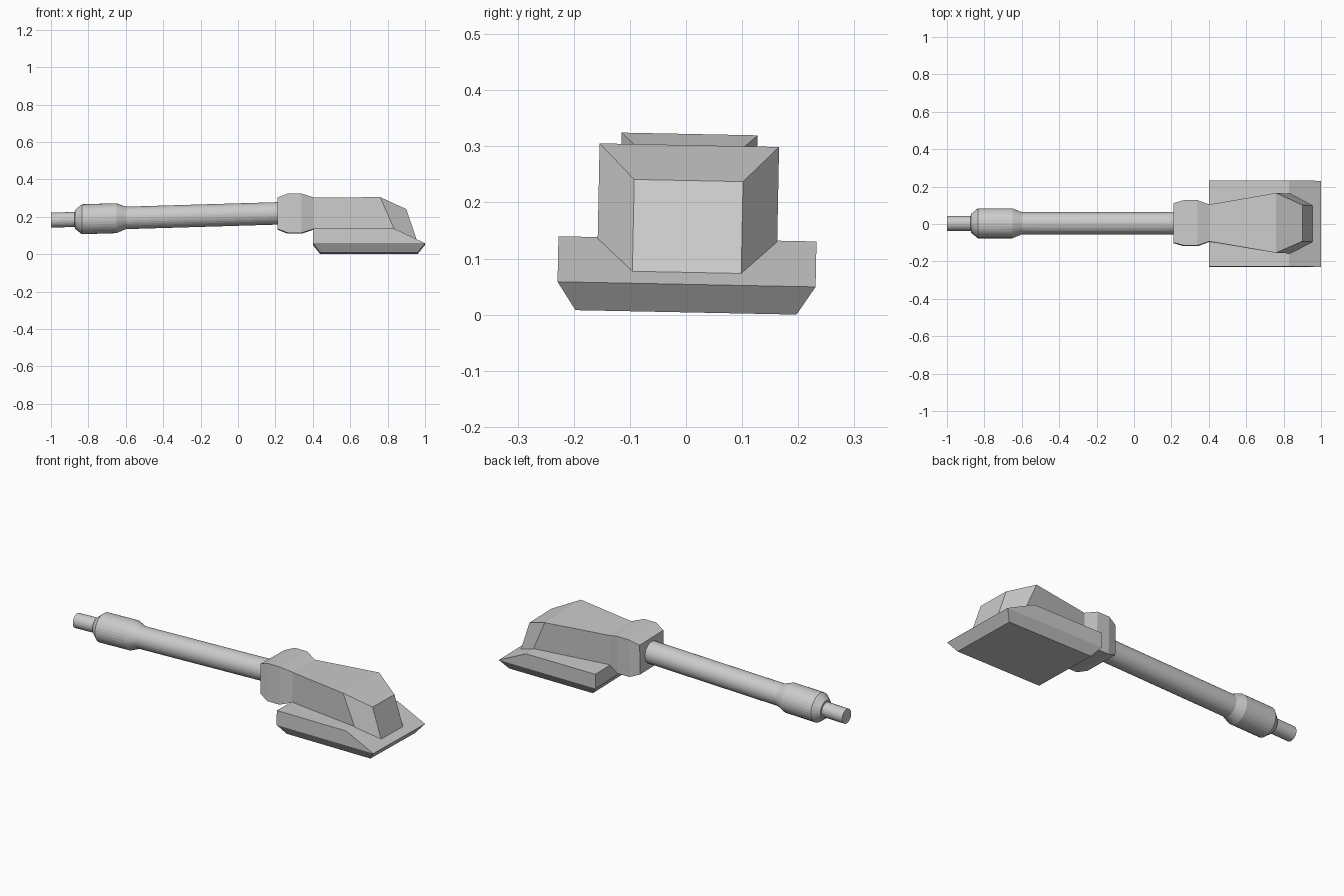
import bpy, bmesh, math
from mathutils import Matrix

if "Cube" in bpy.data.objects:
    bpy.data.objects.remove(bpy.data.objects["Cube"], do_unlink=True)

grey = bpy.data.materials.new("light_grey")
grey.use_nodes = True
colour = (0.6, 0.6, 0.6, 1)
grey.diffuse_color = colour
grey.node_tree.nodes["Principled BSDF"].inputs["Base Color"].default_value = colour

# The whole model leans slightly about its long axis
LEAN = Matrix.Translation((0, 0, 0.004)) @ Matrix.Rotation(-0.02, 4, "X")


def loft(name, rings):
    """Skin a list of equal-length rings and cap both ends."""
    bm = bmesh.new()
    loops = [[bm.verts.new(p) for p in ring] for ring in rings]
    for a, b in zip(loops, loops[1:]):
        for i in range(len(a)):
            j = (i + 1) % len(a)
            bm.faces.new((a[i], a[j], b[j], b[i]))
    bm.faces.new(loops[0])
    bm.faces.new(loops[-1])
    bmesh.ops.recalc_face_normals(bm, faces=bm.faces)
    bmesh.ops.transform(bm, matrix=LEAN, verts=bm.verts)
    mesh = bpy.data.meshes.new(name)
    bm.to_mesh(mesh)
    bm.free()
    mesh.materials.append(grey)
    obj = bpy.data.objects.new(name, mesh)
    bpy.context.collection.objects.link(obj)
    return obj


def flat_ring(x0, x1, half, z):
    return [(x0, -half, z), (x1, -half, z), (x1, half, z), (x0, half, z)]


def slice_ring(top_x, top_z, low_x, low_z, half):
    return [(top_x, -half, top_z), (top_x, half, top_z),
            (low_x, half, low_z), (low_x, -half, low_z)]


def tube_ring(x, radius, sides=32):
    z = 0.208 + 0.03 * x
    return [(x, radius * math.cos(t), z + radius * math.sin(t))
            for t in (2 * math.pi * i / sides for i in range(sides))]


# Floor plate with undercut edges and a sloping nose
loft("floor_plate", [flat_ring(0.44, 0.96, 0.197, 0),
                     flat_ring(0.40, 1.0, 0.23, 0.05),
                     flat_ring(0.40, 0.83, 0.23, 0.131)])

# Flared housing on top of the plate
loft("housing", [slice_ring(0.40, 0.297, 0.40, 0.12, 0.098),
                 slice_ring(0.76, 0.298, 0.838, 0.12, 0.16),
                 slice_ring(0.90, 0.235, 0.956, 0.069, 0.097)])

# Bulging square collar joining the housing and handle
loft("collar", [slice_ring(x, 0.213 + h, x, 0.213 - h, w) for x, h, w in
                ((0.21, 0.083, 0.105), (0.265, 0.105, 0.121),
                 (0.34, 0.105, 0.121), (0.405, 0.084, 0.098))])

# Round handle with a thicker grip and a narrow end stub
loft("handle", [tube_ring(x, r) for x, r in
                ((0.22, 0.06), (-0.60, 0.06), (-0.65, 0.08), (-0.835, 0.08),
                 (-0.872, 0.05), (-0.873, 0.04), (-1.0, 0.04))])
